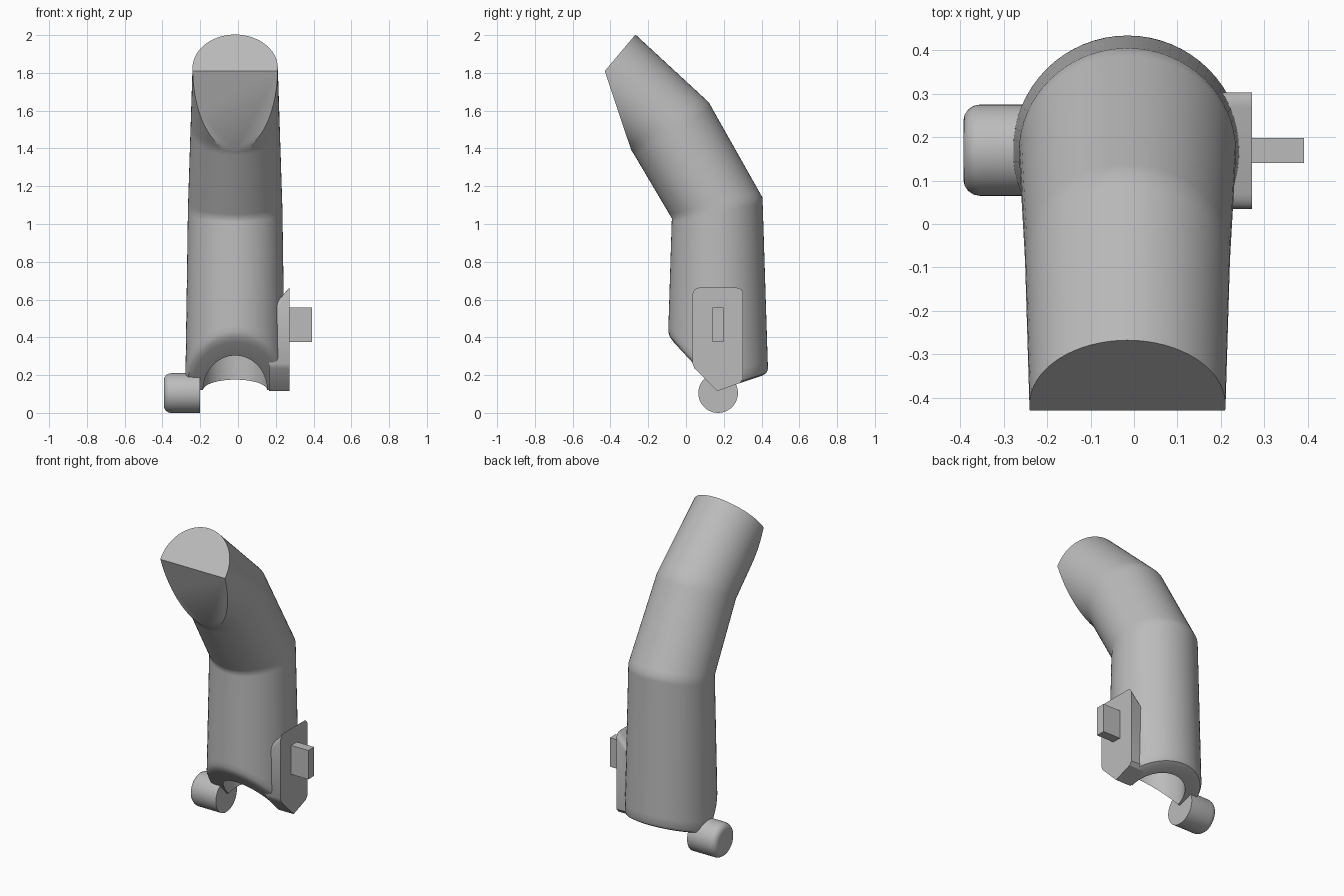
import bpy, bmesh
from math import sin, cos, pi
from mathutils import Vector

cube = bpy.data.objects.get("Cube")
if cube:
    bpy.data.objects.remove(cube, do_unlink=True)

grey = bpy.data.materials.new("plain grey")
grey.use_nodes = True
colour = (0.5, 0.5, 0.5, 1)
grey.diffuse_color = colour
grey.node_tree.nodes["Principled BSDF"].inputs["Base Color"].default_value = colour

CX, CY, SIDES = -0.015, 0.17, 64


def finish(bm, name, angle=35):
    bmesh.ops.recalc_face_normals(bm, faces=bm.faces)
    mesh = bpy.data.meshes.new(name)
    bm.to_mesh(mesh)
    bm.free()
    ob = bpy.data.objects.new(name, mesh)
    bpy.context.collection.objects.link(ob)
    mesh.materials.append(grey)
    bpy.ops.object.select_all(action='DESELECT')
    ob.select_set(True)
    bpy.context.view_layer.objects.active = ob
    bpy.ops.object.shade_smooth_by_angle(angle=angle * pi / 180)
    return ob


def slanted_ring(front, back, rx):
    """Ellipse through a front and a back point given as (y, z)."""
    f, b = Vector((CX, *front)), Vector((CX, *back))
    mid, half = (f + b) / 2, (f - b) / 2
    return [mid + half * cos(a) + Vector((rx * sin(a), 0, 0))
            for a in (2 * pi * i / SIDES for i in range(SIDES))]


def rim_ring(r, lift=0.0):
    """Circle whose height follows the V-shaped lower rim."""
    ring = []
    for i in range(SIDES):
        a = 2 * pi * i / SIDES
        y = CY - r * cos(a)
        z = 0.12 + max(1.08 * (CY - y), 0.33 * (y - CY)) + lift
        ring.append(Vector((CX + r * sin(a), y, z)))
    return ring


def blend(a, b, t):
    return [p.lerp(q, t) for p, q in zip(a, b)]


def cut(bm, faces, point, normal):
    """Slice the faces by a plane, drop the outer part and close the hole."""
    geom = set(faces)
    for f in faces:
        geom.update(f.edges)
        geom.update(f.verts)
    res = bmesh.ops.bisect_plane(bm, geom=list(geom), plane_co=point,
                                 plane_no=normal, clear_outer=True)
    edges = [e for e in res["geom_cut"] if isinstance(e, bmesh.types.BMEdge)]
    bmesh.ops.holes_fill(bm, edges=edges, sides=0)


# Bent tapered tube: inner bore, lower rim, then the outer wall upwards
lower = rim_ring(0.264, 0.025)
bend_low = slanted_ring((-0.075, 1.03), (0.405, 1.14), 0.25)
bend_high = slanted_ring((-0.285, 1.385), (0.12, 1.645), 0.236)
end = slanted_ring((-0.69, 1.765), (-0.40, 2.125), 0.222)
bore_top = [Vector((p.x, p.y, 1.0)) for p in rim_ring(0.17)]
rings = [bore_top, rim_ring(0.17), rim_ring(0.235), rim_ring(0.256, 0.007), lower,
         blend(lower, bend_low, 0.05),
         blend(bend_low, lower, 0.03), bend_low, blend(bend_low, bend_high, 0.06),
         blend(bend_high, bend_low, 0.06), bend_high, blend(bend_high, end, 0.06), end]

bm = bmesh.new()
loops = [[bm.verts.new(p) for p in ring] for ring in rings]
bm.faces.new(loops[0])
for k in range(len(loops) - 1):
    a, b = loops[k], loops[k + 1]
    for i in range(SIDES):
        j = (i + 1) % SIDES
        bm.faces.new((a[i], a[j], b[j], b[i]))


def head():
    return [f for f in bm.faces if all(v.co.z > 1.37 for v in f.verts)
            and f.calc_center_median().z > 1.39]


# Slanted end face and the flat underside of the tip
cut(bm, head(), (0, -0.43, 1.81), (0, -0.19, 0.16))
cut(bm, head(), (0, -0.43, 1.81), (0, -0.41, -0.137))
finish(bm, "bent_tube")

# Hinge barrel with a rounded outer end
profile = [(-0.20, 0), (-0.20, 0.105), (-0.355, 0.105)]
profile += [(-0.355 - 0.038 * sin(t * pi / 8), 0.067 + 0.038 * cos(t * pi / 8))
            for t in range(1, 5)] + [(-0.393, 0)]
bm = bmesh.new()
vs = [bm.verts.new((x, CY, 0.105 + r)) for x, r in profile]
es = [bm.edges.new(pair) for pair in zip(vs, vs[1:])]
bmesh.ops.spin(bm, geom=vs + es, cent=(0, CY, 0.105), axis=(1, 0, 0),
               angle=2 * pi, steps=48)
bmesh.ops.remove_doubles(bm, verts=bm.verts, dist=0.0005)
finish(bm, "hinge_barrel")


def prism(name, outline, x0, x1, slope=0.0, top=9.0, flare=0.0):
    """Extrude a (y, z) outline along x; the inner top sinks by slope."""
    bm = bmesh.new()
    inner = [bm.verts.new((x0, y + (flare if y < CY else -flare) * -1,
                           z - (slope if z > top else 0))) for y, z in outline]
    outer = [bm.verts.new((x1, y, z)) for y, z in outline]
    bm.faces.new(inner)
    bm.faces.new(outer)
    n = len(outline)
    for i in range(n):
        j = (i + 1) % n
        bm.faces.new((inner[i], inner[j], outer[j], outer[i]))
    return finish(bm, name, 30)


# Side plate with rounded top corners and a pointed foot
plate = [(0.165, 0.115), (0.285, 0.158), (0.303, 0.18)]
for cy, start in ((0.268, 0), (0.07, pi / 2)):
    plate += [(cy + 0.035 * cos(start + t * pi / 8),
               0.628 + 0.035 * sin(start + t * pi / 8)) for t in range(5)]
plate += [(0.035, 0.26), (0.045, 0.235)]
prism("side_plate", plate, 0.165, 0.272, slope=0.12, top=0.5)

# Peg on the plate
prism("latch_peg", [(0.14, 0.375), (0.198, 0.375), (0.198, 0.557), (0.14, 0.557)],
      0.26, 0.392)
